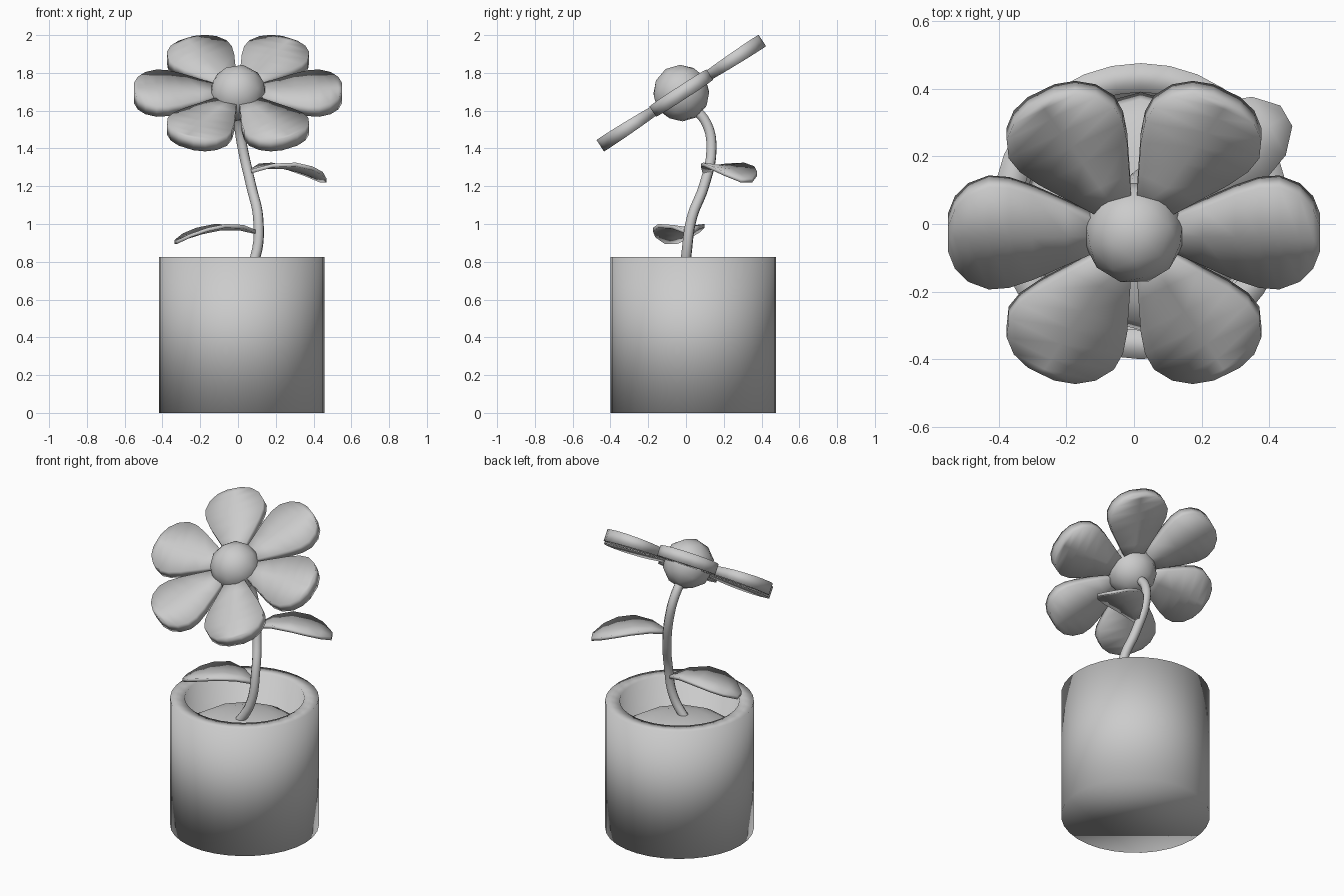
import bpy, bmesh, math
from mathutils import Vector, Matrix

cube = bpy.data.objects.get("Cube")
if cube:
    bpy.data.objects.remove(cube, do_unlink=True)

grey = bpy.data.materials.new("plain grey")
grey.use_nodes = True
grey.diffuse_color = (0.6, 0.6, 0.6, 1)
grey.node_tree.nodes["Principled BSDF"].inputs["Base Color"].default_value = (0.6, 0.6, 0.6, 1)


def finish(name, bm):
    """Turn a bmesh into a smooth object."""
    bmesh.ops.recalc_face_normals(bm, faces=bm.faces)
    mesh = bpy.data.meshes.new(name)
    bm.to_mesh(mesh)
    bm.free()
    mesh.materials.append(grey)
    for face in mesh.polygons:
        face.use_smooth = True
    obj = bpy.data.objects.new(name, mesh)
    bpy.context.collection.objects.link(obj)
    return obj


def lathe(name, profile, centre, sides):
    """Spin (radius, height) points around a vertical axis and cap the ends."""
    bm = bmesh.new()
    rings = []
    for r, z in profile:
        rings.append([bm.verts.new((centre[0] + r * math.cos(i * math.tau / sides),
                                    centre[1] + r * math.sin(i * math.tau / sides), z))
                      for i in range(sides)])
    for a, b in zip(rings, rings[1:]):
        for i in range(sides):
            j = (i + 1) % sides
            bm.faces.new((a[i], a[j], b[j], b[i]))
    bm.faces.new(rings[0])
    bm.faces.new(rings[-1])
    return finish(name, bm)


def blade(name, sections, matrix):
    """Loft six-point sections (along, lift, half width, thickness, edge lift) along x."""
    bm = bmesh.new()
    rings = []
    for x, z, w, t, edge in sections:
        ring = [(x, w, z + edge + t / 2), (x, 0, z + t / 2), (x, -w, z + edge + t / 2),
                (x, -w, z + edge - t / 2), (x, 0, z - t / 2), (x, w, z + edge - t / 2)]
        rings.append([bm.verts.new(matrix @ Vector(p)) for p in ring])
    for a, b in zip(rings, rings[1:]):
        for i in range(6):
            j = (i + 1) % 6
            bm.faces.new((a[i], a[j], b[j], b[i]))
    for end in (rings[0], rings[-1]):
        bm.faces.new((end[0], end[1], end[4], end[5]))
        bm.faces.new((end[1], end[2], end[3], end[4]))
    return finish(name, bm)


# Pot with a thick wall, and the soil mound inside it
pot_centre = (0.02, 0.038)
lathe("pot", [(0.438, 0), (0.438, 0.825), (0.352, 0.825), (0.352, 0.5)], pot_centre, 32)
mound = [(0.352 * math.cos(a), 0.595 + 0.12 * math.sin(a))
         for a in (math.radians(d) for d in (0, 20, 40, 60, 80))]
lathe("soil", mound, pot_centre, 12)

# Curved stem
curve = bpy.data.curves.new("stem", "CURVE")
curve.dimensions = "3D"
curve.bevel_depth = 0.028
curve.bevel_resolution = 2
curve.resolution_u = 5
curve.use_fill_caps = True
path = [(0, -0.02, 0.66), (0.09, 0, 0.82), (0.107, 0.03, 1.03), (0.07, 0.095, 1.2),
        (0.025, 0.135, 1.4), (0.005, 0.11, 1.53), (0, 0.03, 1.63)]
spline = curve.splines.new("BEZIER")
spline.bezier_points.add(len(path) - 1)
for point, co in zip(spline.bezier_points, path):
    point.co = co
    point.handle_left_type = point.handle_right_type = "AUTO"
curve.materials.append(grey)
bpy.context.collection.objects.link(bpy.data.objects.new("stem", curve))

# Two drooping leaves
leaf = [(0, 0, 0.015, 0.02, 0), (0.09, 0.02, 0.075, 0.02, 0.01), (0.2, 0.02, 0.125, 0.02, 0.015),
        (0.3, 0, 0.13, 0.02, 0.015), (0.38, -0.025, 0.1, 0.02, 0.01), (0.44, -0.05, 0.035, 0.02, 0)]
for name, start, heading in (("left_leaf", (0.07, 0.1, 1.28), 30), ("right_leaf", (0.1, 0.02, 0.955), 193)):
    blade(name, leaf, Matrix.Translation(start) @ Matrix.Rotation(math.radians(heading), 4, "Z"))

# Tilted flower head: six petals around a faceted ball
head = Matrix.Translation((0, -0.025, 1.693)) @ Matrix.Rotation(math.radians(33), 4, "X")
outline = [(0.08, 0.04), (0.2, 0.1), (0.3, 0.15), (0.37, 0.176), (0.43, 0.18),
           (0.49, 0.152), (0.53, 0.105), (0.55, 0.045)]
petal = [(r, 0, w, 0.035 + 0.07 * r, 0) for r, w in outline]
for i in range(6):
    blade(f"petal_{i + 1}", petal, head @ Matrix.Rotation(i * math.tau / 6, 4, "Z"))

bm = bmesh.new()
bmesh.ops.create_icosphere(bm, subdivisions=2, radius=0.152, matrix=head)
finish("flower_centre", bm)
